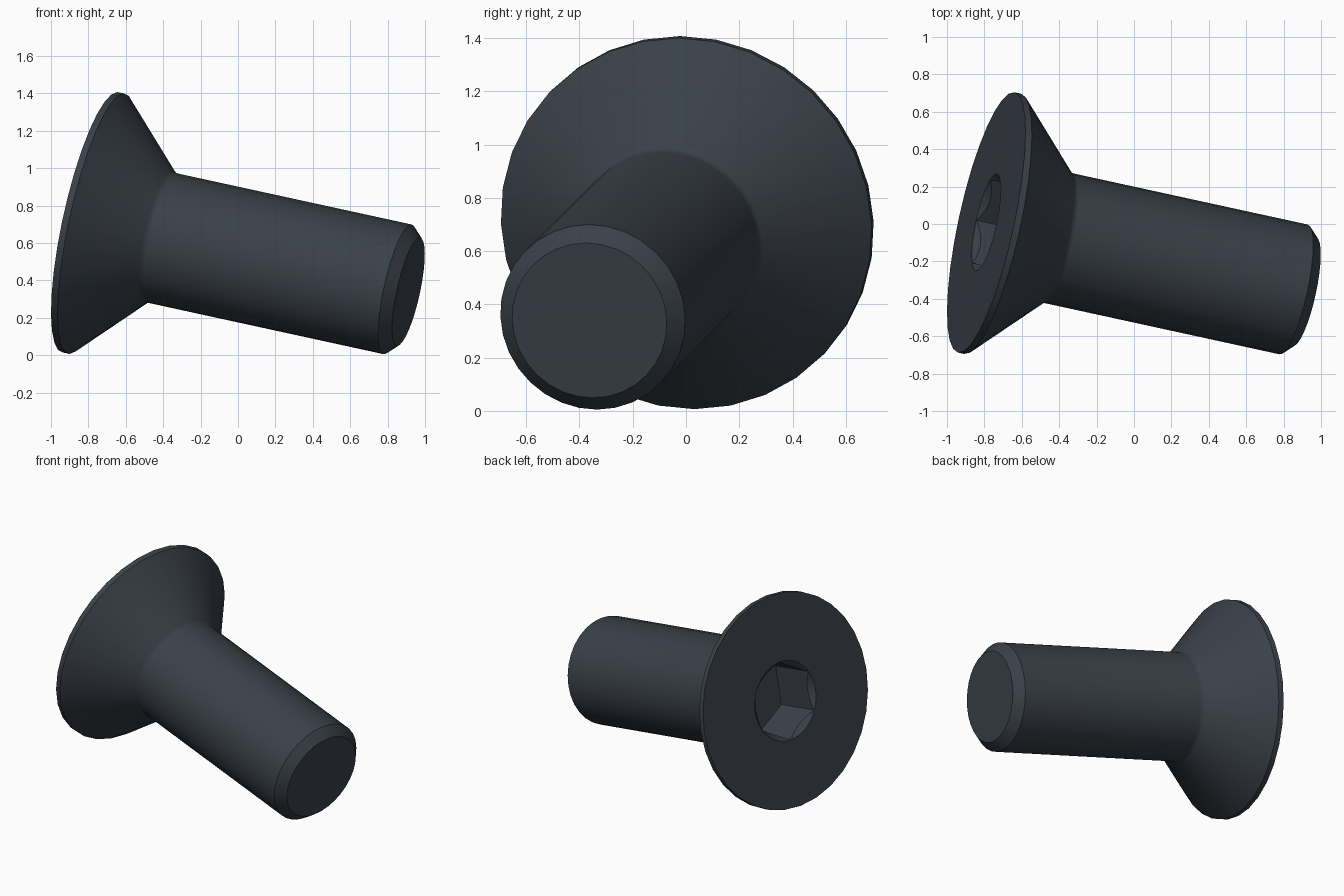
import bpy, bmesh, math
from mathutils import Matrix, Vector

cube = bpy.data.objects.get("Cube")
if cube:
    bpy.data.objects.remove(cube, do_unlink=True)

SEGMENTS = 32
HEAD_R, SHAFT_R, TIP_R = 0.712, 0.355, 0.297
SOCKET_R, SOCKET_DEPTH = 0.263, 0.32

steel = bpy.data.materials.new("dark_steel")
steel.use_nodes = True
colour = (0.042, 0.052, 0.066, 1)
steel.diffuse_color = colour
steel.node_tree.nodes["Principled BSDF"].inputs["Base Color"].default_value = colour


def lathe(name, profile, segments):
    """Closed solid turned around local z from (radius, height) points."""
    bm = bmesh.new()
    rings = []
    for r, h in profile:
        angles = [math.tau * i / segments + math.pi / 2 for i in range(segments)]
        rings.append([bm.verts.new((r * math.cos(a), r * math.sin(a), h)) for a in angles])
    for low, high in zip(rings, rings[1:]):
        for i in range(segments):
            j = (i + 1) % segments
            bm.faces.new((low[i], low[j], high[j], high[i]))
    bm.faces.new(rings[0][::-1])
    bm.faces.new(rings[-1])
    bmesh.ops.recalc_face_normals(bm, faces=bm.faces[:])
    mesh = bpy.data.meshes.new(name)
    bm.to_mesh(mesh)
    bm.free()
    mesh.materials.append(steel)
    obj = bpy.data.objects.new(name, mesh)
    bpy.context.collection.objects.link(obj)
    return obj


# Countersunk head, small fillet, shaft and chamfered tip in one turned profile
screw = lathe("countersunk_screw", [
    (HEAD_R, 0), (HEAD_R, 0.036),
    (SHAFT_R + 0.012, 0.381), (SHAFT_R + 0.003, 0.394), (SHAFT_R, 0.41),
    (SHAFT_R, 1.72), (TIP_R, 1.78)], SEGMENTS)

# Hexagonal drive socket and its conical lead-in
cutters = [
    lathe("hex_cutter", [(SOCKET_R, -0.02), (SOCKET_R, SOCKET_DEPTH)], 6),
    lathe("lead_in_cutter", [(SOCKET_R + 0.051, -0.05), (SOCKET_R - 0.099, 0.1)], 48),
]
bpy.context.view_layer.objects.active = screw
screw.select_set(True)
for cutter in cutters:
    cutter.hide_render = True
    mod = screw.modifiers.new("socket", "BOOLEAN")
    mod.operation = "DIFFERENCE"
    mod.solver = "EXACT"
    mod.object = cutter
    bpy.ops.object.modifier_apply(modifier=mod.name)
    bpy.data.objects.remove(cutter, do_unlink=True)

# Lay the screw on its side, resting on head rim and tip
axis = Vector((1, -0.218, -0.218)).normalized()
side = Vector((0, 0, 1)).cross(axis).normalized()
up = axis.cross(side)
turn = Matrix((side, up, axis)).transposed().to_4x4()
screw.data.transform(Matrix.Translation((-0.79, 0.0085, 0.711)) @ turn)
bpy.ops.object.shade_smooth_by_angle(angle=math.radians(30))
